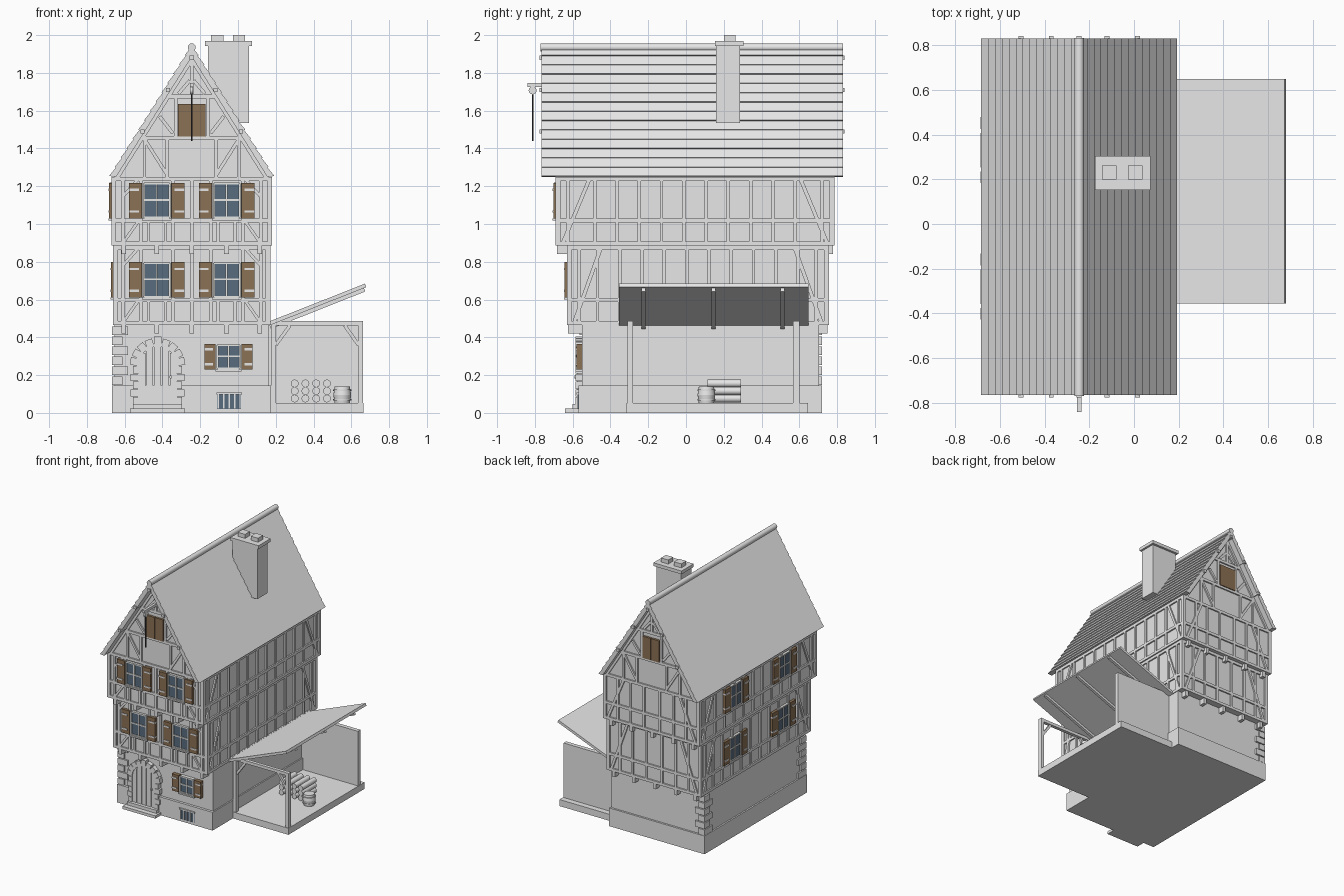
import bpy, bmesh, math
from mathutils import Matrix, Vector

cube = bpy.data.objects.get("Cube")
if cube:
    bpy.data.objects.remove(cube, do_unlink=True)


def material(name, rgb):
    m = bpy.data.materials.new(name)
    m.use_nodes = True
    m.diffuse_color = (*rgb, 1)
    m.node_tree.nodes["Principled BSDF"].inputs["Base Color"].default_value = (*rgb, 1)
    return m


GREY = material("plain_grey", (0.8, 0.8, 0.8))
BROWN = material("shutter_brown", (0.26, 0.165, 0.09))
BLUE = material("glass_blue", (0.1, 0.15, 0.21))
PALE = material("window_white", (0.88, 0.88, 0.87))
DARK = material("rope_dark", (0.05, 0.05, 0.05))

parts = {}  # name -> (bmesh, material, smooth)


def part(name, mat=GREY, smooth=False):
    if name not in parts:
        parts[name] = (bmesh.new(), mat, smooth)
    return parts[name][0]


def box(bm, x0, x1, y0, y1, z0, z1, frame=Matrix()):
    c = Vector((x0 + x1, y0 + y1, z0 + z1)) / 2
    size = Matrix.Diagonal((x1 - x0, y1 - y0, z1 - z0, 1))
    bmesh.ops.create_cube(bm, size=1, matrix=frame @ Matrix.Translation(c) @ size)


def beam(bm, frame, u0, v0, u1, v1, w=0.022, n0=-0.01, n1=0.011):
    """Bar between two points of a facade, from depth n0 to n1."""
    a = math.atan2(v1 - v0, u1 - u0)
    half = math.hypot(u1 - u0, v1 - v0) / 2
    turn = Matrix.Translation(((u0 + u1) / 2, (v0 + v1) / 2, 0)) @ Matrix.Rotation(a, 4, 'Z')
    box(bm, -half, half, -w / 2, w / 2, n0, n1, frame @ turn)


def rod(bm, p, q, r0, r1=None, seg=16):
    p, q = Vector(p), Vector(q)
    turn = (q - p).to_track_quat('Z', 'Y').to_matrix().to_4x4()
    bmesh.ops.create_cone(bm, cap_ends=True, segments=seg, radius1=r0, radius2=r0 if r1 is None else r1,
                          depth=(q - p).length, matrix=Matrix.Translation((p + q) / 2) @ turn)


def prism(bm, pts, y0, y1):
    face = bm.faces.new([bm.verts.new((x, y0, z)) for x, z in pts])
    ext = bmesh.ops.extrude_face_region(bm, geom=[face])
    moved = [g for g in ext["geom"] if isinstance(g, bmesh.types.BMVert)]
    bmesh.ops.translate(bm, verts=moved, vec=(0, y1 - y0, 0))


CX = -0.245
UPRIGHT = Matrix(((1, 0, 0, 0), (0, 0, -1, 0), (0, 1, 0, 0), (0, 0, 0, 1)))


def facade(level, k):
    """Frame (along, up, outward); k: 0 front, 1 +x side, 2 back, 3 -x side."""
    hx, y0, y1 = level[:3]
    cy = (y0 + y1) / 2
    origin = [(CX, y0, 0), (CX + hx, cy, 0), (CX, y1, 0), (CX - hx, cy, 0)][k]
    return Matrix.Translation(origin) @ Matrix.Rotation(k * math.pi / 2, 4, 'Z') @ UPRIGHT


# Storeys: half width, front y, back y, bottom z, top z
GROUND = (0.41, -0.55, 0.705, 0, 0.465)
MIDDLE = (0.405, -0.62, 0.745, 0.465, 0.885)
UPPER = (0.415, -0.68, 0.775, 0.885, 1.25)
for name, (hx, y0, y1, z0, z1) in (("ground_wall", GROUND), ("middle_wall", MIDDLE), ("upper_wall", UPPER)):
    box(part(name), CX - hx, CX + hx, y0, y1, z0, z1)
box(part("plinth"), -0.667, 0.175, -0.57, 0.72, 0, 0.145)


def window(f, u, v, w, h, sw, n=0.012):
    """Framed window with a cross bar and two open shutters."""
    glass, frame = part("window_glass", BLUE), part("window_frames", PALE)
    shutters, hinges = part("shutters", BROWN), part("shutter_hinges")
    box(glass, u - w / 2, u + w / 2, v, v + h, -0.01, n, f)
    for s in (-1, 0, 1):
        beam(frame, f, u + s * w / 2, v, u + s * w / 2, v + h, 0.01, -0.01, n + 0.008)
    for t in (0, 0.52, 1):
        beam(frame, f, u - w / 2, v + h * t, u + w / 2, v + h * t, 0.01, -0.01, n + 0.007)
    box(part("window_sills"), u - w / 2 - 0.01, u + w / 2 + 0.01, v - 0.015, v - 0.004, -0.01, n + 0.014, f)
    for s in (-1, 1):
        c = u + s * (w / 2 + 0.01 + sw / 2)
        box(shutters, c - sw / 2, c + sw / 2, v - 0.004, v + h + 0.004, 0, n + 0.01, f)
        for t in (0.18, 0.82):
            out = c + s * sw / 2
            beam(hinges, f, out, v + h * t, out - s * sw * 0.75, v + h * t, 0.012, 0, n + 0.014)


# Timber framing of both jettied storeys
wood = part("timber_frame")
for level in (MIDDLE, UPPER):
    hx, y0, y1, z0, z1 = level
    rail = z0 + 0.133
    for k in range(4):
        f = facade(level, k)
        half = hx if k % 2 == 0 else (y1 - y0) / 2
        for v in (z0 + 0.011, rail, z1 - 0.011):
            beam(wood, f, -half, v, half, v)
        for s in (-1, 1):
            beam(wood, f, s * (half - 0.002), z0, s * (half - 0.002), z1, 0.026)
        if k == 0:
            full, low = (0, 0.1, 0.27, 0.365), (0.14, 0.23)
        elif k == 2:
            full, low = (0.07, 0.19, 0.3), ()
        else:
            full, low = [0.059 + 0.118 * i for i in range(5)] + [half - 0.055], ()
        for s in (-1, 1):
            for u in full:
                beam(wood, f, s * u, z0, s * u, z1, 0.018)
            for u in low:
                beam(wood, f, s * u, z0, s * u, rail, 0.016)
            if k == 0:
                beam(wood, f, s * 0.36, z0 + 0.02, s * 0.28, rail, 0.016)
                beam(wood, f, s * 0.36, z1 - 0.1, s * 0.28, z1 - 0.01, 0.016)
            else:
                beam(wood, f, s * (half - 0.03), z0 + 0.02, s * (half - 0.17), z1 - 0.01, 0.02)
        # Joist ends below the jetties
        if k % 2 == 0:
            for u in (-0.36, -0.185, 0, 0.185, 0.36):
                box(part("joist_ends"), u - 0.013, u + 0.013, z0 - 0.045, z0, -0.09, 0.004, f)
    for u in (-0.185, 0.185):
        window(facade(level, 0), u, rail + 0.016, 0.135, 0.18, 0.07)
    for y in (-0.28, 0.33):
        window(facade(level, 3), (y0 + y1) / 2 - y, rail + 0.016, 0.135, 0.18, 0.07)

# Gables with attic shutters
prism(part("gable_wall"), [(CX - 0.405, 1.245), (CX + 0.405, 1.245), (CX, 1.885)], UPPER[1], UPPER[2])
for k in (0, 2):
    f = facade(UPPER, k)
    beam(wood, f, -0.27, 1.455, 0.27, 1.455)
    beam(wood, f, -0.125, 1.675, 0.125, 1.675)
    beam(wood, f, 0, 1.68, 0, 1.87, 0.02)
    for s in (-1, 1):
        beam(wood, f, s * 0.4, 1.24, 0, 1.875, 0.024)
        for a, b, c, d in ((0.25, 1.25, 0.25, 1.46), (0.13, 1.25, 0.13, 1.46), (0.25, 1.45, 0.13, 1.26),
                           (0.085, 1.46, 0.085, 1.68), (0.1, 1.48, 0.17, 1.57), (0.01, 1.76, 0.07, 1.69)):
            beam(wood, f, s * a, b, s * c, d, 0.018)
        box(part("attic_shutters", BROWN), min(0.002 * s, 0.072 * s), max(0.002 * s, 0.072 * s),
            1.462, 1.635, 0, 0.018, f)

# Tiled roof with stepped courses
ROWS = 14
slope = Vector((0.432, -0.69))
lift = Vector((0.69, 0.432)).normalized() * 0.007
side = [Vector((0, 1.94))]
for i in range(1, ROWS + 1):
    p = side[0] + slope * i / ROWS
    side += [p + lift, p] if i < ROWS else [p + lift]
under = [Vector((0.4, 1.25)), Vector((0, 1.885))]
outline = [(CX + p.x, p.y) for p in side + under]
outline += [(CX - p.x, p.y) for p in [under[0]] + side[:0:-1]]
prism(part("roof"), outline, -0.765, 0.83)
rod(part("ridge_cap", GREY, True), (CX, -0.77, 1.935), (CX, 0.832, 1.935), 0.021)
for u, z in ((0, 1.88), (-0.125, 1.71), (0.125, 1.71), (-0.26, 1.49), (0.26, 1.49)):
    box(part("purlins"), CX + u - 0.011, CX + u + 0.011, -0.775, 0.84, z - 0.011, z + 0.011)

# Chimney
chimney = part("chimney")
box(chimney, -0.159, 0.058, 0.16, 0.287, 1.535, 1.942)
box(chimney, -0.174, 0.074, 0.153, 0.305, 1.942, 1.968)
for x in (-0.11, 0.005):
    box(part("chimney_pots"), x - 0.032, x + 0.032, 0.2, 0.262, 1.968, 2.0)

# Hoist
box(part("hoist_beam"), CX - 0.01, CX + 0.01, -0.84, -0.66, 1.725, 1.746)
rod(part("hoist_pulley", GREY, True), (CX - 0.008, -0.812, 1.707), (CX + 0.008, -0.812, 1.707), 0.021)
rod(part("hoist_rope", DARK, True), (CX, -0.812, 1.44), (CX, -0.812, 1.7), 0.004, seg=8)

# Arched door with stone surround and steps
f = facade(GROUND, 0)
DU, SPRING = -0.181, 0.25
door = part("door")
for i in range(5):
    u = (i - 2) * 0.042
    top = SPRING + math.sqrt(0.112 ** 2 - u * u) - 0.008
    box(door, DU + u - 0.019, DU + u + 0.019, 0.04, top, 0, 0.027, f)
rod(part("door_knob", GREY, True), f @ Vector((DU + 0.07, 0.19, 0.02)), f @ Vector((DU + 0.07, 0.19, 0.04)), 0.008)
stone = part("door_surround")
for s in (-1, 1):
    for i in range(5):
        w = 0.042 if i % 2 else 0.03
        a, b = DU + s * 0.1, DU + s * (0.1 + w)
        box(stone, min(a, b), max(a, b), 0.045 + i * 0.041, 0.083 + i * 0.041, 0, 0.034, f)
for i in range(9):
    a = math.pi * (i + 0.5) / 9
    r = 0.155 if i == 4 else 0.146
    beam(stone, f, DU + 0.1 * math.cos(a), SPRING + 0.1 * math.sin(a),
         DU + r * math.cos(a), SPRING + r * math.sin(a), 0.04, 0, 0.034)
box(part("door_steps"), DU - 0.145, DU + 0.145, 0, 0.022, 0, 0.09, f)
box(part("door_steps"), DU - 0.13, DU + 0.13, 0.022, 0.047, 0, 0.052, f)

# Ground floor window and barred cellar window
window(f, 0.195, 0.235, 0.118, 0.125, 0.058, 0.02)
box(part("window_glass"), 0.135, 0.26, 0.02, 0.1, 0, 0.022, f)
for i in range(5):
    beam(part("cellar_bars"), f, 0.14 + i * 0.029, 0.02, 0.14 + i * 0.029, 0.1, 0.007, 0, 0.028)
beam(part("cellar_bars"), f, 0.13, 0.102, 0.265, 0.102, 0.01, 0, 0.03)

# Corner stones
for y, inward in ((GROUND[1], 1), (GROUND[2], -1)):
    for i in range(6):
        lx, ly = (0.085, 0.055) if i % 2 else (0.055, 0.085)
        ya, yb = y - inward * 0.014, y + inward * ly
        z = 0.147 + i * 0.053
        box(part("corner_stones"), CX - 0.422, CX - 0.422 + lx, min(ya, yb), max(ya, yb), z, z + 0.046)

# Lean-to shed
box(part("shed_floor"), 0.17, 0.665, -0.315, 0.645, 0, 0.052)
box(part("shed_back_wall"), 0.16, 0.66, 0.567, 0.6, 0.05, 0.487)
shed = part("shed_frame")
for x0, x1 in ((0.175, 0.2), (0.635, 0.663)):
    box(shed, x0, x1, -0.31, -0.28, 0.05, 0.487)
box(shed, 0.175, 0.663, -0.308, -0.282, 0.463, 0.487)
world = UPRIGHT
beam(shed, world, 0.2, 0.36, 0.275, 0.463, 0.018, 0.285, 0.305)
beam(shed, world, 0.637, 0.36, 0.565, 0.463, 0.018, 0.285, 0.305)
beam(part("shed_roof"), world, 0.165, 0.473, 0.676, 0.675, 0.02, -0.648, 0.355)
for y in (-0.225, 0.145, 0.51):
    beam(part("shed_rafters"), world, 0.17, 0.455, 0.67, 0.653, 0.022, -y - 0.011, -y + 0.011)

# Stacked logs and barrel
for i in range(4):
    for j in range(3):
        x, z = 0.3 + i * 0.057, 0.076 + j * 0.04
        rod(part("logs", GREY, True), (x, 0.115, z), (x, 0.29, z), 0.0205)
barrel = part("barrel", GREY, True)
for z0, z1, r0, r1 in ((0.05, 0.095, 0.04, 0.047), (0.095, 0.14, 0.047, 0.04),
                       (0.066, 0.074, 0.048, 0.048), (0.116, 0.124, 0.048, 0.048)):
    rod(barrel, (0.552, 0.108, z0), (0.552, 0.108, z1), r0, r1, 20)

# Turn every part into an object
for name, (bm, mat, smooth) in parts.items():
    bmesh.ops.recalc_face_normals(bm, faces=bm.faces)
    mesh = bpy.data.meshes.new(name)
    bm.to_mesh(mesh)
    bm.free()
    mesh.materials.append(mat)
    obj = bpy.data.objects.new(name, mesh)
    bpy.context.collection.objects.link(obj)
    if smooth:
        bpy.ops.object.select_all(action='DESELECT')
        obj.select_set(True)
        bpy.context.view_layer.objects.active = obj
        bpy.ops.object.shade_smooth_by_angle(angle=math.radians(40))
